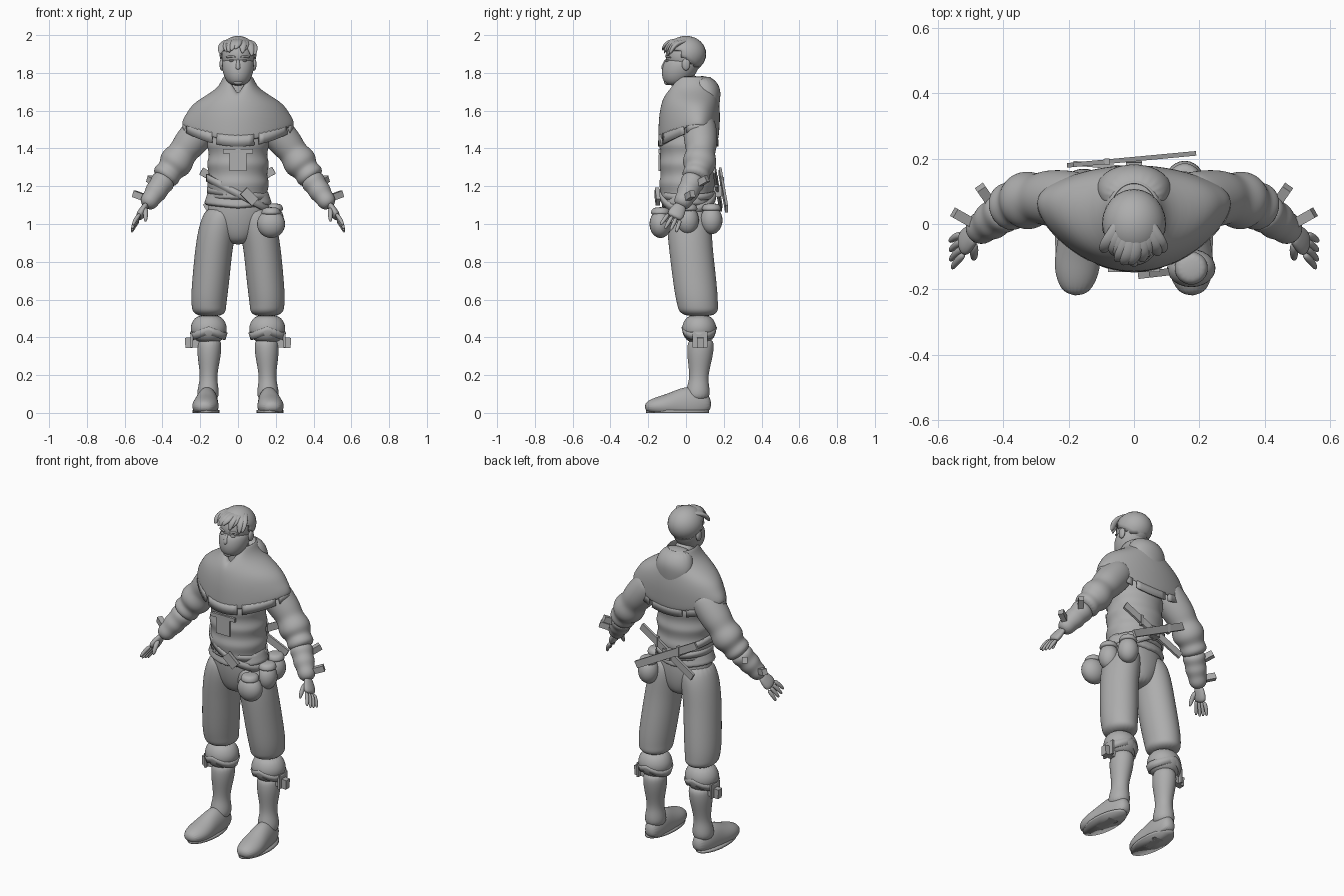
import bpy, bmesh, math, random
from mathutils import Vector, Matrix

cube = bpy.data.objects.get("Cube")
if cube:
    bpy.data.objects.remove(cube, do_unlink=True)

grey = bpy.data.materials.new("plain grey")
grey.use_nodes = True
grey.diffuse_color = (.42, .42, .42, 1)
grey.node_tree.nodes["Principled BSDF"].inputs["Base Color"].default_value = grey.diffuse_color

RIGHTWARD, BACKWARD, UPWARD = Vector((1, 0, 0)), Vector((0, 1, 0)), Vector((0, 0, 1))


def clamp(value):
    return max(0, min(1, value))


def finish(name, bm, smooth=True, mirror=False, subdivide=0, thickness=0):
    """Turn a bmesh into a named object with its modifiers."""
    bmesh.ops.recalc_face_normals(bm, faces=bm.faces[:])
    for face in bm.faces:
        face.smooth = smooth
    mesh = bpy.data.meshes.new(name)
    bm.to_mesh(mesh)
    bm.free()
    mesh.materials.append(grey)
    part = bpy.data.objects.new(name, mesh)
    bpy.context.collection.objects.link(part)
    if mirror:
        part.modifiers.new("mirror", 'MIRROR')
    if thickness:
        part.modifiers.new("thickness", 'SOLIDIFY').thickness = thickness
    if subdivide:
        modifier = part.modifiers.new("subdivide", 'SUBSURF')
        modifier.levels = modifier.render_levels = subdivide


def point_on(path, fraction):
    """Point at a fraction of a path, each leg of the path counting equally."""
    travelled = fraction * (len(path) - 1)
    leg = min(int(travelled), len(path) - 2)
    return Vector(path[leg]).lerp(Vector(path[leg + 1]), travelled - leg)


def sweep(name, path, radii, flat=1, depths=None, sides=20, hint=None, capped=True, turn=0,
          tweak=None, skip=None, subdivide=2, **options):
    """Skin evenly spaced ovals: level ones, or ones square to the path if a width hint is given."""
    bm = bmesh.new()
    depths = depths or [radius * flat for radius in radii]
    last = len(radii) - 1
    centres = [point_on(path, i / last) for i in range(last + 1)]
    loops = []
    for i, centre in enumerate(centres):
        side, other = RIGHTWARD, BACKWARD
        if hint:
            along = (centres[min(i + 1, last)] - centres[max(i - 1, 0)]).normalized()
            side = (hint - along * hint.dot(along)).normalized()
            other = along.cross(side)
        loop = []
        for j in range(sides):
            angle = math.tau * j / sides + turn
            point = centre + side * radii[i] * math.cos(angle) + other * depths[i] * math.sin(angle)
            loop.append(bm.verts.new(tweak(point) if tweak else point))
        loops.append(loop)
    for lower, upper in zip(loops, loops[1:]):
        for j in range(sides):
            if not (skip and skip(j)):
                k = (j + 1) % sides
                bm.faces.new((lower[j], lower[k], upper[k], upper[j]))
    if capped:
        bm.faces.new(loops[0])
        bm.faces.new(loops[-1])
    finish(name, bm, subdivide=subdivide, **options)


def bar(name, start, end, width, depth, hint=UPWARD, **options):
    """Flat-sided strip between two points."""
    corner = math.sqrt(.5)
    sweep(name, [start, end], [width * corner] * 2, depths=[depth * corner] * 2, sides=4, hint=hint,
          turn=math.pi / 4, subdivide=0, smooth=False, **options)


def ball(name, centre, size, keep=None, **options):
    """Ellipsoid, optionally trimmed by a rule on its points."""
    bm = bmesh.new()
    place = Matrix.Translation(centre) @ Matrix.Diagonal((*size, 1))
    bmesh.ops.create_uvsphere(bm, u_segments=24, v_segments=16, radius=1, matrix=place)
    if keep:
        bmesh.ops.delete(bm, geom=[v for v in bm.verts if not keep(v.co)], context='VERTS')
    finish(name, bm, **options)


def belt(name, height, slope, radius, width):
    """Sloping band around the waist."""
    def slant(point):
        return point + UPWARD * slope * point.x
    sweep(name, [(0, .01, height - width / 2), (0, .01, height + width / 2)], [radius] * 2, flat=.88,
          sides=32, capped=False, tweak=slant, subdivide=0, thickness=.012)


# Head, neck and face
ball("cranium", (0, -.005, 1.89), (.088, .103, .095))
sweep("jaw", [(0, -.01, 1.89), (0, -.058, 1.73)], [.08, .088, .078, .045], flat=1.15)
sweep("neck", [(0, .02, 1.6), (0, .01, 1.8)], [.07, .06, .06])
sweep("nose", [(0, -.1, 1.875), (0, -.125, 1.83), (0, -.11, 1.815)], [.008, .01, .016, .008], sides=12, hint=RIGHTWARD)
ball("lips", (0, -.112, 1.788), (.022, .008, .008))
ball("chin", (0, -.1, 1.752), (.026, .016, .016))
ball("eye", (.034, -.097, 1.865), (.014, .012, .007), mirror=True)
ball("ear", (.086, 0, 1.845), (.012, .022, .032), mirror=True)
sweep("brow", [(.012, -.108, 1.883), (.04, -.1, 1.89), (.066, -.08, 1.88)], [.006] * 3, sides=8,
      hint=UPWARD, mirror=True)

# Hair: trimmed cap with chunky swept locks
ball("hair_cap", (0, 0, 1.9), (.098, .107, .096), keep=lambda p: p.z > 1.86 - .75 * p.y, thickness=.008)
random.seed(7)
locks = 10
for i in range(locks):
    x = (i / (locks - 1) - .5) * .17
    sway, drop = random.uniform(-.03, .03), random.uniform(0, .025)
    fall = UPWARD * abs(x) * .3 - BACKWARD * abs(x) / 2
    path = [Vector((x * .4, .02, 1.97)), Vector((x * .85, -.07, 1.972)) - fall / 2,
            Vector((x + sway / 2, -.115, 1.955)) - fall, Vector((x + sway, -.13, 1.93 - drop)) - fall]
    sweep("hair_lock", path, [.02, .027, .023, .007], flat=.6, sides=8, hint=RIGHTWARD)

# Tunic with soft folds and flared hem
folds = 14
sweep("tunic", [(0, .005, 1.55), (0, .005, 1.12)], [.16 + .008 * math.sin(i * 2) for i in range(folds)],
      flat=.9, sides=28)
sweep("tunic_hem", [(0, .005, 1.18), (0, .005, 1.07)], [.15, .165, .175, .19], flat=.75, sides=28,
      tweak=lambda p: p + UPWARD * .1 * abs(p.x))
bar("chest_flap", (-.08, -.139, 1.385), (.08, -.139, 1.385), .022, .014)
bar("chest_placket", (0, -.139, 1.38), (0, -.141, 1.28), .09, .01, hint=RIGHTWARD)


# Cowl with squared shoulders, a notched hem, open collar and hanging hood
def drape(point):
    point.y += point.x ** 2 * (.6 - 2 * point.y)
    point.z += clamp((1.6 - point.z) * 7) * .085 * (point.x / .3) ** 2
    if point.y < 0:
        point.z -= .09 * clamp((point.z - 1.69) * 12) * clamp(1 - abs(point.x) / .06)
    return point


sweep("cowl", [(0, .012, 1.44), (0, .03, 1.785)], [.3, .29, .27, .235, .1, .08],
      depths=[.16, .162, .162, .152, .135, .1], sides=48, capped=False, tweak=drape, thickness=.015)
sweep("cowl_hem", [(0, .012, 1.41), (0, .012, 1.47)], [.298, .292], depths=[.16, .158], sides=64, capped=False,
      tweak=drape, skip=lambda j: j % 8 == 3, subdivide=0, thickness=.012)
sweep("hood", [(0, .085, 1.785), (0, .145, 1.55)], [.075, .11, .12, .085, .03], depths=[.05, .085, .068, .045, .02])

# Sleeves and bracers
sweep("sleeve", [(.15, .07, 1.55), (.27, .08, 1.41), (.34, .07, 1.31), (.4, .045, 1.23)],
      [.08, .09, .09, .085, .075, .09, .09, .065, .08, .06], hint=BACKWARD, mirror=True)
sweep("bracer", [(.38, .05, 1.25), (.49, -.03, 1.09)], [.05, .07, .055, .063, .048, .052, .03],
      hint=BACKWARD, mirror=True)
bar("upper_bracer_strap", (.42, .04, 1.2), (.47, .112, 1.24), .035, .03, mirror=True)
bar("lower_bracer_strap", (.47, -.01, 1.13), (.55, .035, 1.16), .035, .03, mirror=True)

# Hands
across = Vector((.1, .85, -.45)).normalized()
reach = Vector((.45, -.42, -.78)).normalized()
wrist = Vector((.484, -.025, 1.105))
knuckle = wrist + reach * .085
sweep("palm", [wrist, knuckle + reach * .01], [.03, .04, .047, .04], flat=.5, sides=12,
      hint=across, mirror=True)
for i in range(4):
    offset = across * (i - 1.5) * .023
    length = .092 - .006 * abs(i - 1)
    base = knuckle + offset
    middle = base + reach * length / 2 + offset / 5 + RIGHTWARD * .006
    tip = base + reach * length + offset / 3
    sweep("finger", [base, middle, tip], [.013, .012, .008], sides=8, hint=across, mirror=True)
sweep("thumb", [(.492, -.055, 1.085), (.488, -.09, 1.055), (.49, -.11, 1.01)], [.017, .015, .009], sides=8,
      hint=RIGHTWARD, mirror=True)

# Trousers: the seat sinks into the legs
sweep("trouser_seat", [(0, .005, 1.15), (0, .02, .89)], [.14, .16, .165, .15, .11, .06],
      depths=[.115, .118, .118, .112, .1, .07])
sweep("trouser_leg", [(.08, .012, 1.1), (.125, .022, .9), (.156, .06, .58), (.15, .07, .51)],
      [.08, .1, .102, .1, .1, .098, .092, .09, .06], flat=1.17, mirror=True)
sweep("knee_puff", [(.155, .07, .52), (.155, .07, .37)], [.06, .09, .1, .09, .06], flat=.95, mirror=True)
sweep("knee_wrap", [(.155, .07, .385), (.155, .07, .425)], [.088, .1], flat=.95, capped=False, subdivide=0,
      tweak=lambda p: p + UPWARD * .03 * clamp(1 - abs(p.x - .155) * 12), thickness=.01, mirror=True)
bar("knee_strap", (.2, .075, .375), (.28, .075, .37), .055, .035, mirror=True)
bar("knee_buckle", (.245, .075, .345), (.245, .075, .43), .08, .012, hint=BACKWARD, mirror=True)

# Boots
sweep("boot_shaft", [(.15, .08, .4), (.16, .06, .06)], [.06, .066, .06, .05, .045, .06, .055], flat=1.1, mirror=True)


def grounded(point):
    point.z = max(point.z, 0)
    return point


sweep("boot_foot", [(.155, .135, .05), (.18, -.22, .03)], [.03, .052, .06, .064, .072, .068, .035],
      depths=[.04, .08, .1, .085, .062, .05, .025], hint=RIGHTWARD, tweak=grounded, mirror=True)
sweep("boot_sole", [(.17, -.045, 0), (.17, -.045, .014)], [.072, .072], flat=2.3, subdivide=0, mirror=True)

# Belts and pouches
belt("waist_belt", 1.16, -.12, .163, .035)
belt("slanted_belt", 1.16, -.5, .17, .04)
bar("belt_buckle", (.03, -.155, 1.175), (.09, -.148, 1.115), .05, .022)
for spot, width in (((.175, -.135, 1), .074), ((.188, .01, 1.02), .055), ((.155, .135, 1.02), .058)):
    ball("pouch", spot, (width, .058, .074))
    neck = Vector(spot) + UPWARD * .045
    sweep("pouch_flap", [neck, neck + UPWARD * .045], [.055, .052, .04], sides=14)

# Crossed blades carried behind the belt
for side, high, low in (("left", (.19, .15, 1.285), (-.175, .185, 1.085)),
                        ("right", (-.195, .18, 1.28), (.18, .215, 1.08))):
    bar(side + "_blade", high, low, .042, .014)
    guard = Vector(high).lerp(Vector(low), .3)
    bar(side + "_guard", guard + UPWARD * .03, guard - UPWARD * .03, .016, .02, hint=RIGHTWARD)
bar("blade_hanger", (0, .12, 1.17), (0, .19, 1.175), .06, .05)
